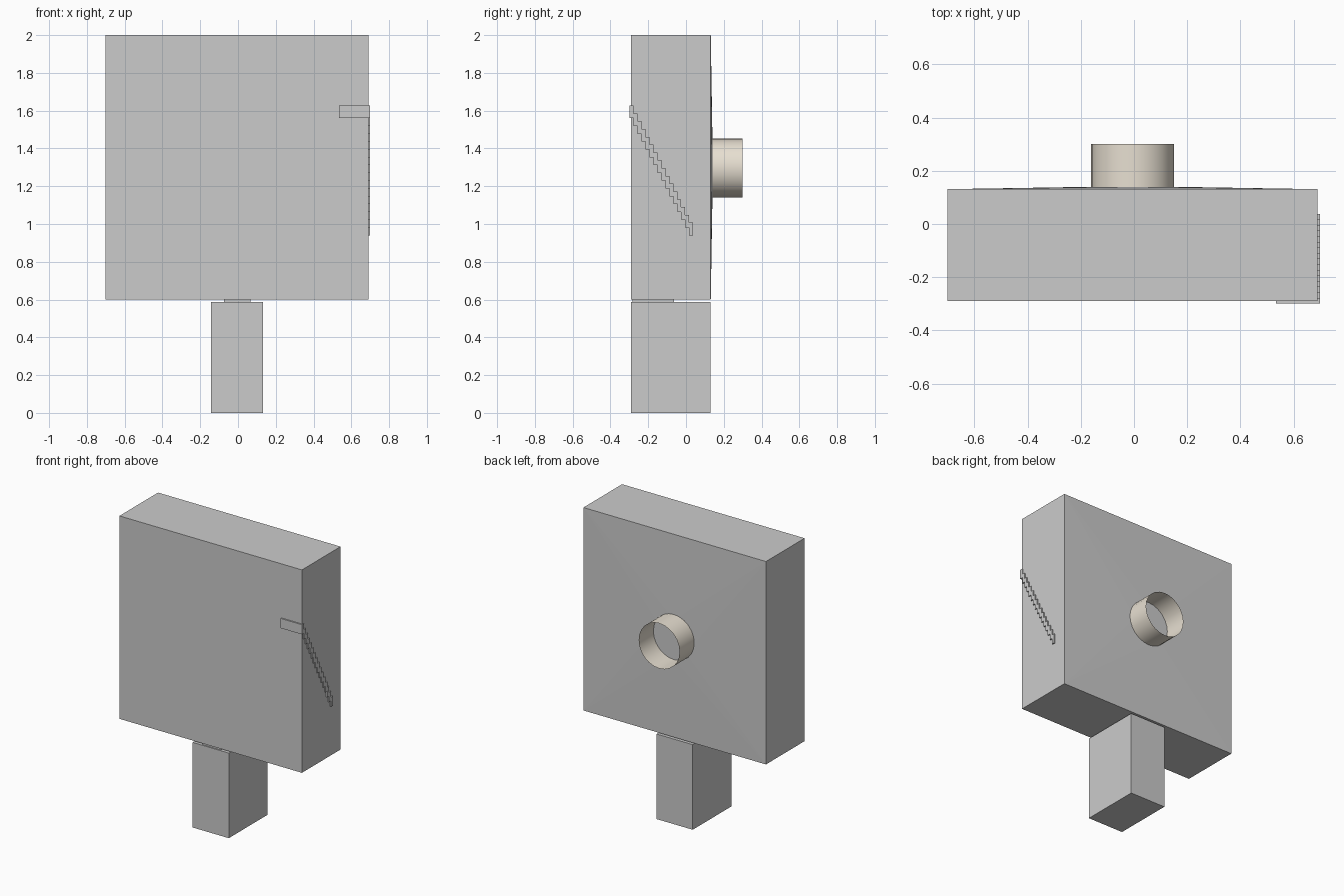
import bpy, bmesh, math

if "Cube" in bpy.data.objects:
    bpy.data.objects.remove(bpy.data.objects["Cube"])

CX, CZ = -0.005, 1.296      # panel axis and tube centre
RAD, SIDES = 0.156, 24
FRONT, BACK, BULGE = -0.29, 0.131, 0.14
RIGHT = 0.691


def finish(bm, name):
    bmesh.ops.recalc_face_normals(bm, faces=bm.faces)
    mesh = bpy.data.meshes.new(name)
    bm.to_mesh(mesh)
    bm.free()
    obj = bpy.data.objects.new(name, mesh)
    bpy.context.collection.objects.link(obj)
    return obj


def box(name, x0, x1, y0, y1, z0, z1):
    bm = bmesh.new()
    bmesh.ops.create_cube(bm, size=1)
    for v in bm.verts:
        v.co = (x1 if v.co.x > 0 else x0,
                y1 if v.co.y > 0 else y0,
                z1 if v.co.z > 0 else z0)
    return finish(bm, name)


def circle(bm, y):
    return [bm.verts.new((CX + RAD * math.cos(2 * math.pi * i / SIDES), y,
                          CZ + RAD * math.sin(2 * math.pi * i / SIDES)))
            for i in range(SIDES)]


# Main panel: square box whose back rises very slightly towards the tube
bm = bmesh.new()
corners = [(RIGHT, 2.0), (-0.702, 2.0), (-0.702, 0.6), (RIGHT, 0.6)]
front = [bm.verts.new((x, FRONT, z)) for x, z in corners]
back = [bm.verts.new((x, BACK, z)) for x, z in corners]
ring = circle(bm, BULGE)
bm.faces.new(front)
bm.faces.new(ring)
q = SIDES // 4
for k in range(4):
    n = (k + 1) % 4
    bm.faces.new((front[k], front[n], back[n], back[k]))
    for i in range(k * q, (k + 1) * q):
        bm.faces.new((back[k], ring[i], ring[(i + 1) % SIDES]))
    bm.faces.new((back[k], ring[((k + 1) * q) % SIDES], back[n]))
finish(bm, "panel")

# Handle and the thin spacer above it
box("handle", -0.143, 0.133, FRONT, BACK, 0.0, 0.587)
box("handle_spacer", -0.075, 0.066, -0.282, -0.063, 0.585, 0.602)

# Open tube on the back
bm = bmesh.new()
a, b = circle(bm, BULGE - 0.008), circle(bm, 0.30)
for i in range(SIDES):
    j = (i + 1) % SIDES
    bm.faces.new((a[i], a[j], b[j], b[i])).smooth = True
tube = finish(bm, "back_tube")
mat = bpy.data.materials.new("tan")
mat.diffuse_color = (0.80, 0.74, 0.64, 1)
mat.use_nodes = True
mat.node_tree.nodes["Principled BSDF"].inputs["Base Color"].default_value = mat.diffuse_color
tube.data.materials.append(mat)

# Raised strip: front tab that wraps round the right side
box("strip_tab", 0.535, 0.699, -0.299, FRONT, 1.56, 1.627)

# Stepped diagonal strip going down the right side
steps, y0, y1, drop = 16, -0.299, 0.038, 0.62
dy, dz = (y1 - y0) / steps, drop / (steps - 1)
upper, lower = [], []
for i in range(steps):
    for y in (y0 + i * dy, y0 + (i + 1) * dy):
        upper.append((y, 1.627 - i * dz))
        lower.append((y, 1.56 - i * dz))
bm = bmesh.new()
face = bm.faces.new([bm.verts.new((RIGHT, y, z)) for y, z in upper + lower[::-1]])
side = bmesh.ops.extrude_face_region(bm, geom=[face])["geom"]
bmesh.ops.translate(bm, vec=(0.008, 0, 0),
                    verts=[g for g in side if isinstance(g, bmesh.types.BMVert)])
finish(bm, "stepped_strip")
